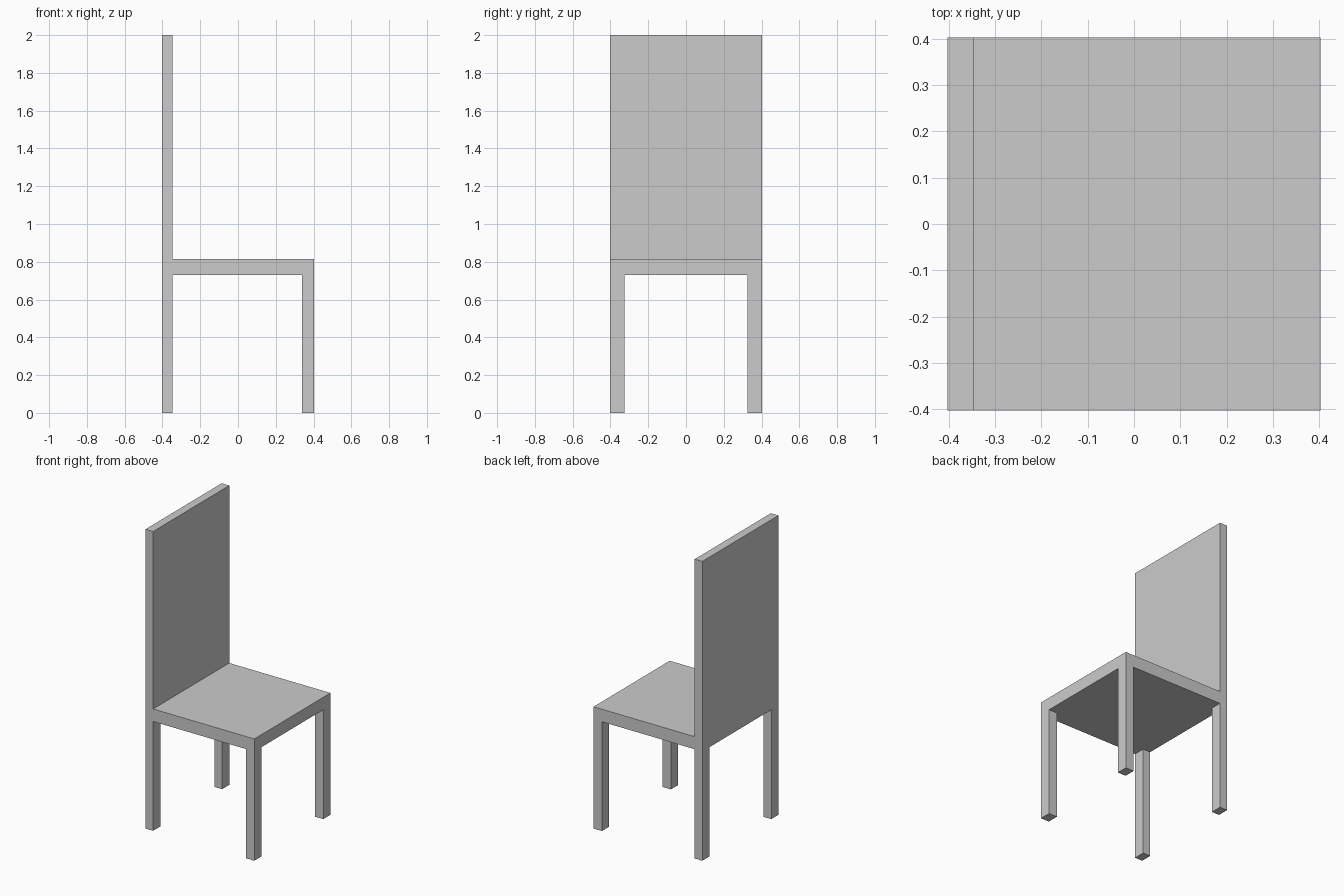
import bpy
import bmesh
import math

if "Cube" in bpy.data.objects:
    bpy.data.objects.remove(bpy.data.objects["Cube"])

HALF = 0.402                         # half width and half depth
XS = (-HALF, -0.346, 0.34, HALF)     # back / leg lines along x
YS = (-HALF, -0.326, 0.326, HALF)    # leg lines along y
SEAT_BOTTOM, SEAT_TOP, BACK_TOP = 0.73, 0.814, 2.0


def extrude_to(bm, faces, z):
    """Extrude a set of horizontal faces to height z."""
    result = bmesh.ops.extrude_face_region(bm, geom=faces)
    for v in result["geom"]:
        if isinstance(v, bmesh.types.BMVert):
            v.co.z = z


def faces_at(bm, z, test):
    """Horizontal faces at height z whose centre passes the test."""
    found = []
    for f in bm.faces:
        c = f.calc_center_median()
        if all(abs(v.co.z - z) < 1e-4 for v in f.verts) and test(c):
            found.append(f)
    return found


bm = bmesh.new()

# seat: 3 x 3 panel grid thickened upwards
grid = [[bm.verts.new((x, y, SEAT_BOTTOM)) for y in YS] for x in XS]
for i in range(3):
    for j in range(3):
        bm.faces.new((grid[i][j], grid[i + 1][j], grid[i + 1][j + 1], grid[i][j + 1]))
extrude_to(bm, bm.faces[:], SEAT_TOP)
bmesh.ops.recalc_face_normals(bm, faces=bm.faces[:])

# legs: four corner panels pulled down to the floor
extrude_to(bm, faces_at(bm, SEAT_BOTTOM,
                        lambda c: abs(c.x) > 0.34 and abs(c.y) > 0.326), 0.0)

# backrest: rear strip pulled up
extrude_to(bm, faces_at(bm, SEAT_TOP, lambda c: c.x < XS[1]), BACK_TOP)

# merge coplanar panels into clean flat faces
bmesh.ops.recalc_face_normals(bm, faces=bm.faces[:])
bmesh.ops.dissolve_limit(bm, angle_limit=math.radians(1),
                         verts=bm.verts[:], edges=bm.edges[:])

mesh = bpy.data.meshes.new("chair")
bm.to_mesh(mesh)
bm.free()
chair = bpy.data.objects.new("chair", mesh)
bpy.context.collection.objects.link(chair)
